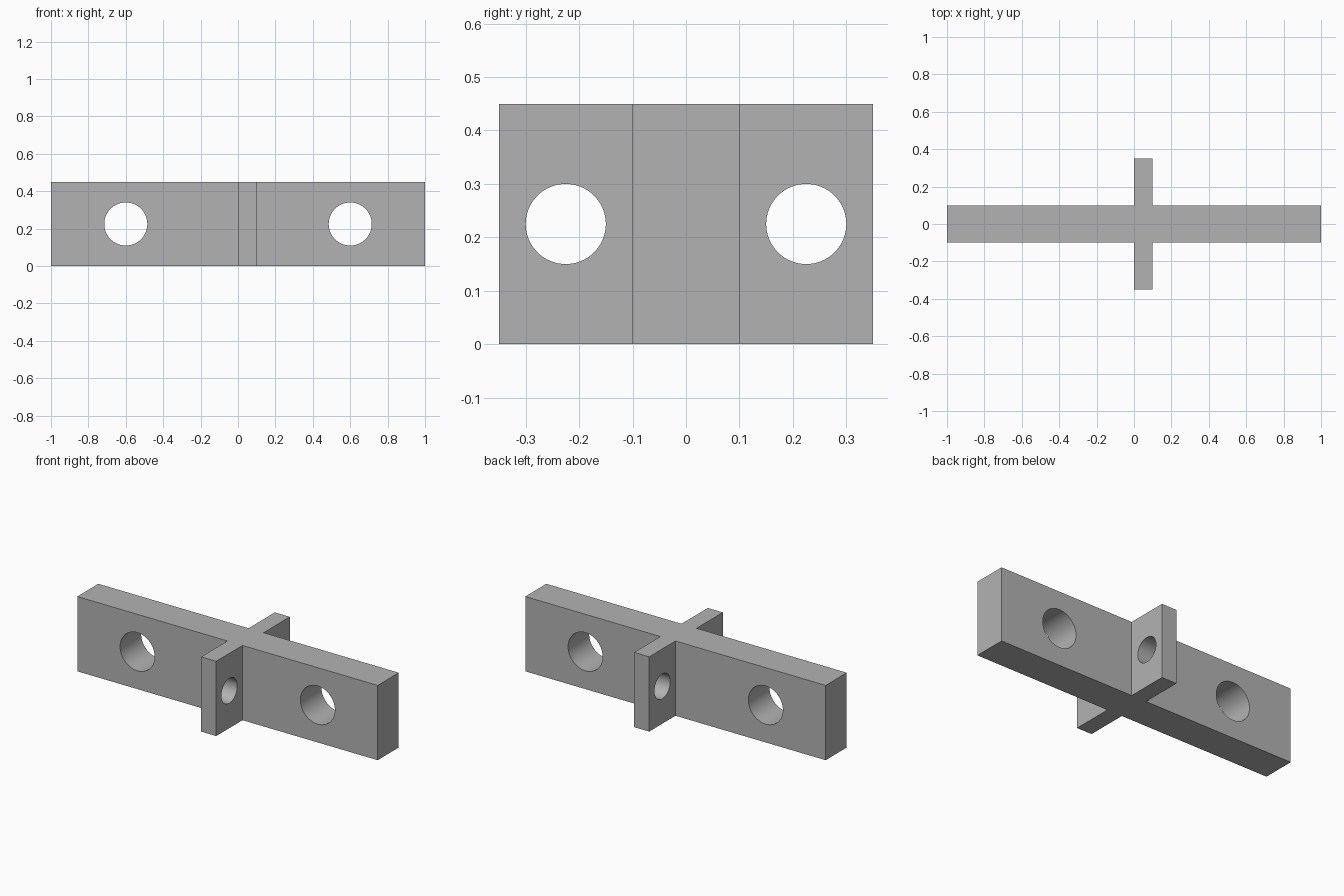
import bpy
import bmesh
from math import pi, radians

if "Cube" in bpy.data.objects:
    bpy.data.objects.remove(bpy.data.objects["Cube"], do_unlink=True)

HEIGHT = 0.45
BAR_X, BAR_Y = 1.0, 0.1          # half sizes of the long bar
FIN_X0, FIN_X1, FIN_Y = 0.0, 0.1, 0.35

grey = bpy.data.materials.new("plain grey")
grey.use_nodes = True
colour = (0.45, 0.45, 0.45, 1)
grey.diffuse_color = colour
grey.node_tree.nodes["Principled BSDF"].inputs["Base Color"].default_value = colour


def extrude_profile(name, points, height):
    """Solid prism standing on the ground, from an outline seen from above."""
    bm = bmesh.new()
    base = bm.faces.new([bm.verts.new((x, y, 0)) for x, y in points])
    top = bmesh.ops.extrude_face_region(bm, geom=[base])["geom"]
    verts = [v for v in top if isinstance(v, bmesh.types.BMVert)]
    bmesh.ops.translate(bm, verts=verts, vec=(0, 0, height))
    bmesh.ops.recalc_face_normals(bm, faces=bm.faces)
    mesh = bpy.data.meshes.new(name)
    bm.to_mesh(mesh)
    bm.free()
    obj = bpy.data.objects.new(name, mesh)
    bpy.context.collection.objects.link(obj)
    mesh.materials.append(grey)
    return obj


def drill(obj, centre, radius, depth, rotation):
    """Cut a round through hole, then remove the cutter."""
    bpy.ops.mesh.primitive_cylinder_add(vertices=64, radius=radius, depth=depth,
                                        location=centre, rotation=rotation)
    cutter = bpy.context.object
    cutter.name = "hole_cutter"
    cutter.hide_render = True
    cutter.data.materials.append(grey)
    mod = obj.modifiers.new("hole", "BOOLEAN")
    mod.operation = "DIFFERENCE"
    mod.solver = "EXACT"
    mod.object = cutter
    bpy.ops.object.select_all(action="DESELECT")
    obj.select_set(True)
    bpy.context.view_layer.objects.active = obj
    bpy.ops.object.modifier_apply(modifier=mod.name)
    bpy.data.objects.remove(cutter, do_unlink=True)


# Cross-shaped block: half the outline, then its mirror image across y
half = [(-BAR_X, -BAR_Y), (FIN_X0, -BAR_Y), (FIN_X0, -FIN_Y),
        (FIN_X1, -FIN_Y), (FIN_X1, -BAR_Y), (BAR_X, -BAR_Y)]
outline = half + [(x, -y) for x, y in reversed(half)]
block = extrude_profile("cross_block", outline, HEIGHT)

# Large holes through the bar, small holes through the fins
for side in (-1, 1):
    drill(block, (side * 0.6, 0, HEIGHT / 2), 0.115, 0.4, (pi / 2, 0, 0))
    drill(block, (0.05, side * 0.225, HEIGHT / 2), 0.075, 0.3, (0, pi / 2, 0))

bpy.ops.object.shade_smooth_by_angle(angle=radians(30))
